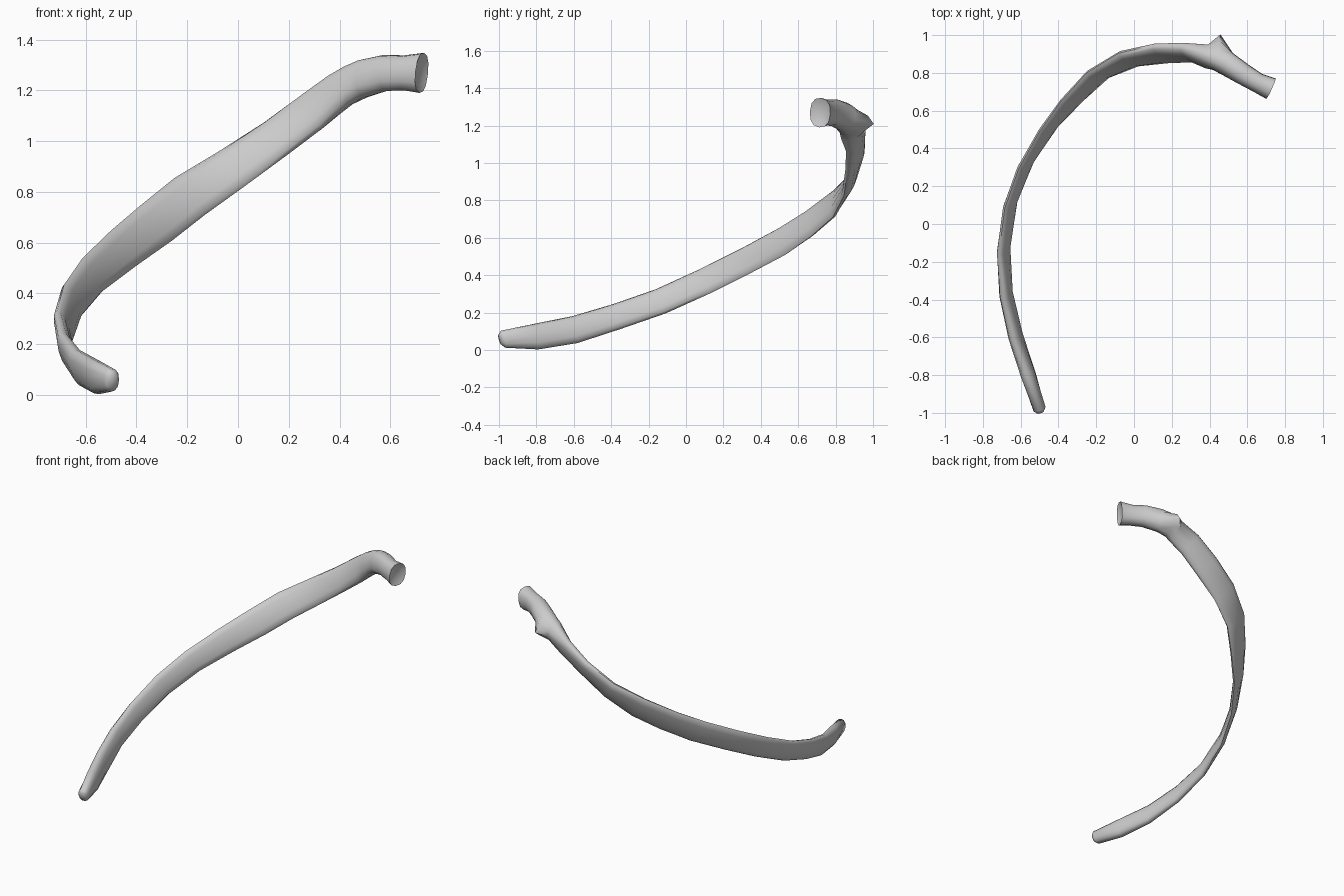
import bpy, bmesh, math
from mathutils import Vector

if "Cube" in bpy.data.objects:
    bpy.data.objects.remove(bpy.data.objects["Cube"])

SIDES = 12

# Stations along the rib: upper edge, lower edge, thickness
stations = [
    ((-.500, -.99, .103), (-.502, -.965, .012), .068),
    ((-.570, -.81, .140), (-.548, -.79, .003), .076),
    ((-.643, -.61, .180), (-.610, -.58, .037), .068),
    ((-.695, -.39, .245), (-.660, -.35, .112), .060),
    ((-.715, -.16, .325), (-.665, -.11, .195), .052),
    ((-.685, .08, .435), (-.625, .13, .303), .048),
    ((-.612, .29, .540), (-.535, .34, .408), .046),
    ((-.500, .49, .648), (-.402, .53, .508), .046),
    ((-.390, .645, .742), (-.260, .67, .608), .048),
    ((-.250, .80, .855), (-.130, .785, .710), .050),
    ((-.080, .905, .957), (.030, .845, .825), .055),
    ((.100, .945, 1.072), (.200, .862, .950), .060),
    ((.250, .945, 1.182), (.330, .870, 1.048), .075),
    ((.365, .910, 1.260), (.405, .850, 1.115), .100),
    ((.430, .890, 1.297), (.440, .850, 1.143), .110),
    ((.490, .865, 1.320), (.495, .825, 1.172), .120),
    ((.575, .805, 1.340), (.585, .780, 1.198), .115),
    ((.655, .755, 1.338), (.655, .740, 1.200), .105),
    ((.733, .722, 1.348), (.715, .712, 1.190), .120),
]
# Outward swelling that forms the tubercle behind the neck
tubercle = {13: .025, 14: .085, 15: .01}


def power(v, e):
    return math.copysign(abs(v) ** e, v)


tops = [Vector(s[0]) for s in stations]
lows = [Vector(s[1]) for s in stations]
mids = [(a + b) / 2 for a, b in zip(tops, lows)]
last = len(stations) - 1

# Loft flattened oval sections along the shaft
bm = bmesh.new()
rings = []
for i, (_, _, thick) in enumerate(stations):
    tangent = (mids[min(i + 1, last)] - mids[max(i - 1, 0)]).normalized()
    up = (tops[i] - lows[i]) / 2
    outward = up.cross(tangent).normalized() * (thick / 2)
    ring = []
    for k in range(SIDES):
        a = 2 * math.pi * k / SIDES
        c, s = math.cos(a), math.sin(a)
        p = mids[i] + up * power(c, .85) + outward * power(s, .85)
        p.y += tubercle.get(i, 0) * max(0, s) ** 4
        ring.append(bm.verts.new(p))
    rings.append(ring)
for a, b in zip(rings, rings[1:]):
    for k in range(SIDES):
        n = (k + 1) % SIDES
        bm.faces.new((a[k], a[n], b[n], b[k]))

# Front tip slightly domed, head slightly hollowed
for ring, centre, depth in ((rings[0], mids[0], (mids[0] - mids[1]).normalized() * .018),
                            (rings[-1], mids[-1], (mids[-2] - mids[-1]).normalized() * .012)):
    inner = [bm.verts.new(centre + (v.co - centre) * .6 + depth) for v in ring]
    for k in range(SIDES):
        n = (k + 1) % SIDES
        bm.faces.new((ring[k], ring[n], inner[n], inner[k]))
    bm.faces.new(inner)

bmesh.ops.recalc_face_normals(bm, faces=bm.faces)
mesh = bpy.data.meshes.new("rib_bone")
bm.to_mesh(mesh)
bm.free()
rib = bpy.data.objects.new("rib_bone", mesh)
bpy.context.collection.objects.link(rib)
bpy.context.view_layer.objects.active = rib
rib.select_set(True)
bpy.ops.object.shade_smooth_by_angle(angle=math.radians(60))
